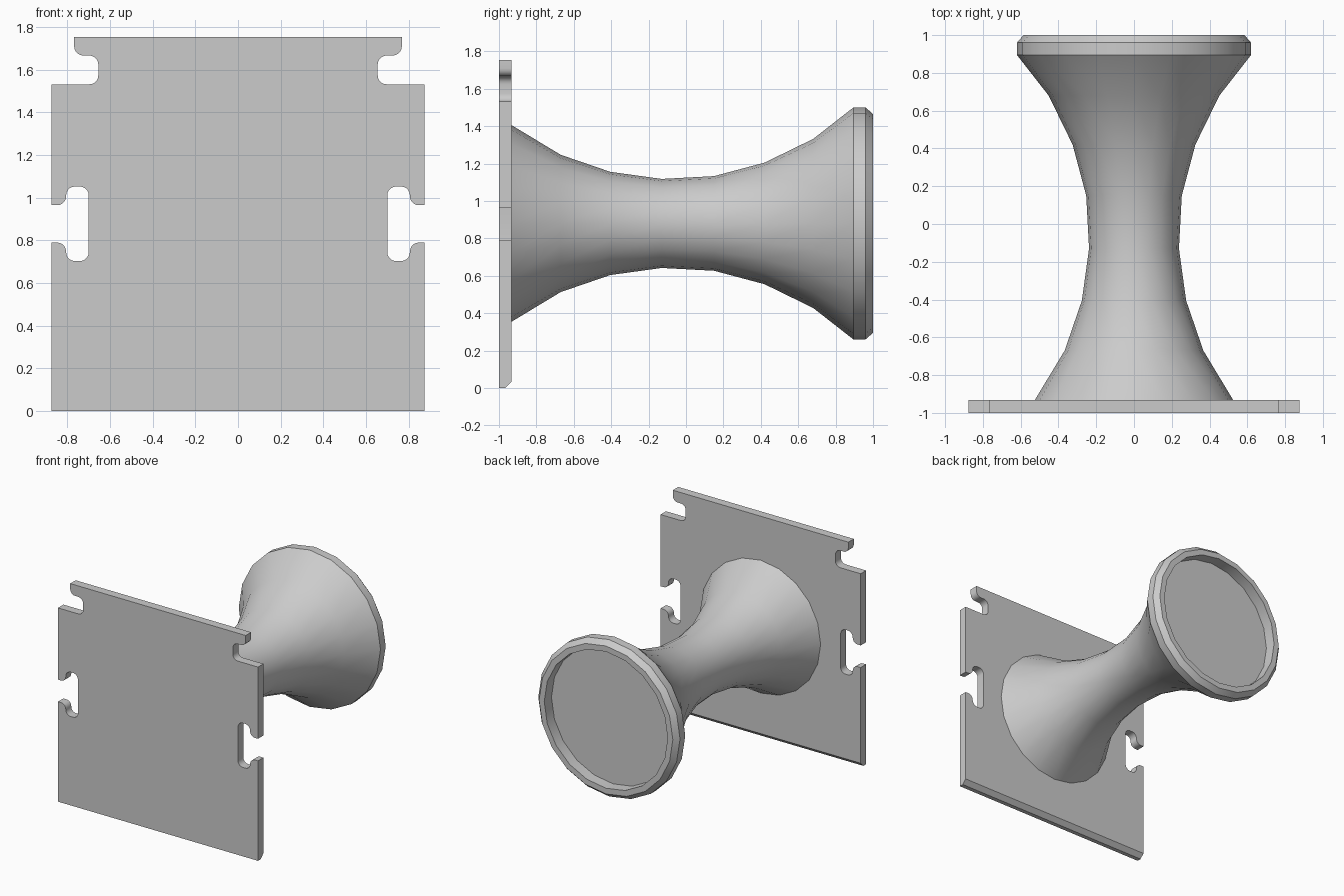
import bpy, bmesh, math
from mathutils import Vector

if "Cube" in bpy.data.objects:
    bpy.data.objects.remove(bpy.data.objects["Cube"])

grey = bpy.data.materials.new("plain grey")
grey.diffuse_color = (0.6, 0.6, 0.6, 1)
grey.use_nodes = True
grey.node_tree.nodes["Principled BSDF"].inputs["Base Color"].default_value = grey.diffuse_color


def make_object(name, bm):
    bmesh.ops.recalc_face_normals(bm, faces=bm.faces)
    me = bpy.data.meshes.new(name)
    bm.to_mesh(me)
    bm.free()
    me.materials.append(grey)
    ob = bpy.data.objects.new(name, me)
    bpy.context.collection.objects.link(ob)
    bpy.ops.object.select_all(action='DESELECT')
    ob.select_set(True)
    bpy.context.view_layer.objects.active = ob
    bpy.ops.object.shade_smooth_by_angle(angle=math.radians(30))
    return ob


def rounded(corners, steps=5):
    """Replace each right-angled corner (x, z, radius) by an arc."""
    out = []
    for i, (x, z, r) in enumerate(corners):
        p = Vector((x, z))
        if r == 0:
            out.append(p)
            continue
        a = (Vector(corners[i - 1][:2]) - p).normalized() * r
        b = (Vector(corners[i + 1][:2]) - p).normalized() * r
        for k in range(steps + 1):
            t = k / steps * math.pi / 2
            out.append(p + a * (1 - math.sin(t)) + b * (1 - math.cos(t)))
    return out


# Mounting plate: right half outline with clip notches, mirrored to the left
R = 0.042
half = rounded([
    (0.875, 0, 0), (0.875, 0.79, 0), (0.806, 0.79, R), (0.806, 0.703, R),
    (0.70, 0.703, R), (0.70, 1.053, R), (0.806, 1.053, R), (0.806, 0.965, R),
    (0.875, 0.965, 0), (0.875, 1.532, 0), (0.655, 1.532, R),
    (0.655, 1.667, R), (0.768, 1.667, R), (0.768, 1.753, 0)])
outline = half + [Vector((-p.x, p.y)) for p in reversed(half)]
FRONT, BACK = -1.0, -0.932
bm = bmesh.new()
face = bm.faces.new([bm.verts.new((p.x, FRONT, p.y)) for p in outline])
ext = bmesh.ops.extrude_face_region(bm, geom=[face], use_keep_orig=True)
for v in ext["geom"]:
    if isinstance(v, bmesh.types.BMVert):
        v.co.y = BACK
# chamfer along the rear bottom edge
edge = [e for e in bm.edges if all(v.co.z < 1e-4 and v.co.y > BACK - 1e-4 for v in e.verts)]
bmesh.ops.bevel(bm, geom=edge, offset=0.034, segments=1, affect='EDGES')
make_object("mounting_plate", bm)

# Waisted spool with rim and recessed end, revolved about the y axis
CENTRE_Z, SIDES = 0.88, 20
profile = [(-0.935, 0.527), (-0.67, 0.367), (-0.405, 0.276), (-0.13, 0.238),
           (0.15, 0.253), (0.42, 0.325), (0.68, 0.452), (0.895, 0.62),
           (0.96, 0.62), (1.0, 0.585), (1.0, 0.54), (0.91, 0.54)]
bm = bmesh.new()
rings = []
for y, r in profile:
    rings.append([bm.verts.new((r * math.cos(i * math.tau / SIDES), y,
                                CENTRE_Z + r * math.sin(i * math.tau / SIDES)))
                  for i in range(SIDES)])
for a, b in zip(rings, rings[1:]):
    for i in range(SIDES):
        j = (i + 1) % SIDES
        bm.faces.new((a[i], a[j], b[j], b[i]))
bm.faces.new(rings[0])
bm.faces.new(rings[-1])
make_object("spool", bm)
